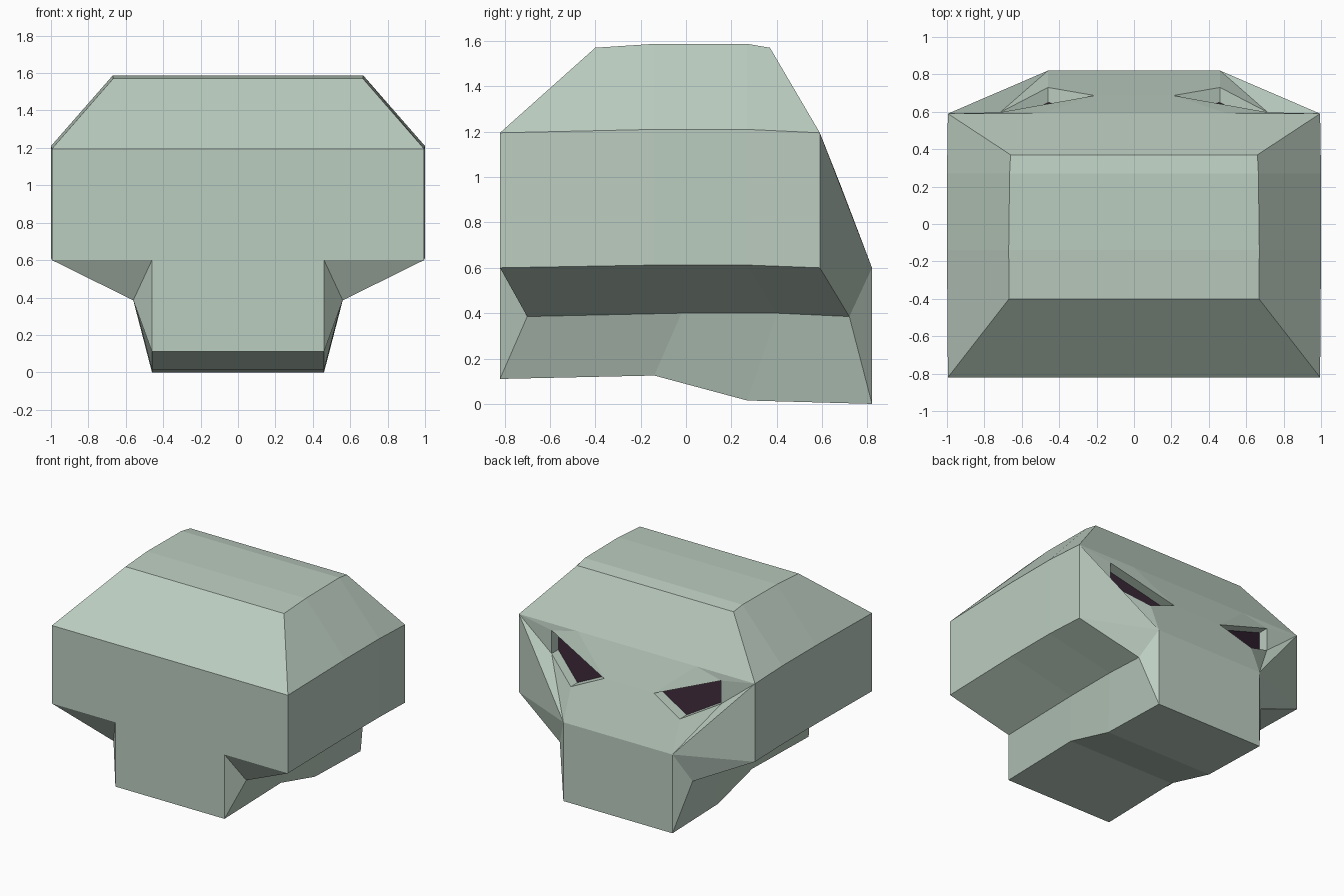
import bpy, bmesh
from mathutils import Vector

if "Cube" in bpy.data.objects:
    bpy.data.objects.remove(bpy.data.objects["Cube"])


def material(name, rgb):
    m = bpy.data.materials.new(name)
    m.diffuse_color = (*rgb, 1)
    m.use_nodes = True
    m.node_tree.nodes["Principled BSDF"].inputs["Base Color"].default_value = m.diffuse_color
    return m


bone = material("pale green grey", (0.50, 0.61, 0.53))
dark = material("dark purple", (0.033, 0.016, 0.030))

bm = bmesh.new()


def flip(p):
    return (-p[0], p[1], p[2])


def face(pts, mat=0):
    f = bm.faces.new([bm.verts.new(p) for p in pts])
    f.material_index = mat


def pair(*pts, mat=0):
    """A face on the right and its mirror image on the left."""
    face(pts, mat)
    face([flip(p) for p in reversed(pts)], mat)


def span(*pts):
    """A face that crosses the middle, given by its right half outline."""
    face(list(pts) + [flip(p) for p in reversed(pts)])


# Half cross-sections along the head: jaw, cheek groove, side low, side high, roof
rings = [
    [(.46, -.82, .11), (.56, -.70, .385), (.995, -.82, .60), (.995, -.82, 1.195), (.668, -.40, 1.57)],
    [(.46, -.14, .125), (.56, -.02, .40), (1.0, -.14, .612), (1.0, -.14, 1.21), (.67, -.14, 1.587)],
    [(.46, .27, .015), (.56, .40, .40), (1.0, .27, .612), (1.0, .27, 1.21), (.665, .27, 1.587)],
    [(.46, .82, 0), (.56, .72, .385), (.995, .59, .60), (.995, .59, 1.195), (.66, .37, 1.57)],
]
for a, b in zip(rings, rings[1:]):
    for i in range(4):
        pair(a[i], b[i], b[i + 1], a[i + 1])
    span(a[0], b[0])    # underside
    span(a[4], b[4])    # roof

# Flat end at -y with its sloping roof and cheek notches
jaw, groove, low, high, roof = rings[0]
notch = (.46, -.82, .60)
span(high, roof)
span(high, low, notch)
span(notch, jaw)
pair(low, notch, groove)
pair(notch, jaw, groove)

# Face end at +y
jaw, groove, low, high, roof = rings[3]
nose = (.46, .82, .60)
brow = (.50, .59, 1.195)
eye_top, eye_out = (.715, .597, 1.147), (.715, .597, .97)
eye_low, eye_in = (.46, .73, .837), (.21, .687, .95)
span(roof, high, brow)
span(nose, jaw)
pair(low, nose, groove)
pair(nose, jaw, groove)
pair(high, low, nose)
pair(high, nose, eye_out)
pair(nose, eye_low, eye_out)
pair(high, eye_out, eye_top)
pair(high, eye_top, brow)
pair(brow, eye_top, eye_in)
span(brow, eye_in)
span(eye_in, eye_low, nose)

# Sunken eye sockets with dark floors
rim = [eye_top, eye_out, eye_low, eye_in]
floor = [tuple(Vector(p) - Vector((0, .08, 0))) for p in rim]
for i in range(4):
    j = (i + 1) % 4
    pair(rim[i], rim[j], floor[j], floor[i])
pair(*floor, mat=1)

bmesh.ops.remove_doubles(bm, verts=bm.verts, dist=0.0005)
bmesh.ops.recalc_face_normals(bm, faces=bm.faces)
mesh = bpy.data.meshes.new("skull_head")
bm.to_mesh(mesh)
bm.free()
mesh.materials.append(bone)
mesh.materials.append(dark)
bpy.context.collection.objects.link(bpy.data.objects.new("skull_head", mesh))
